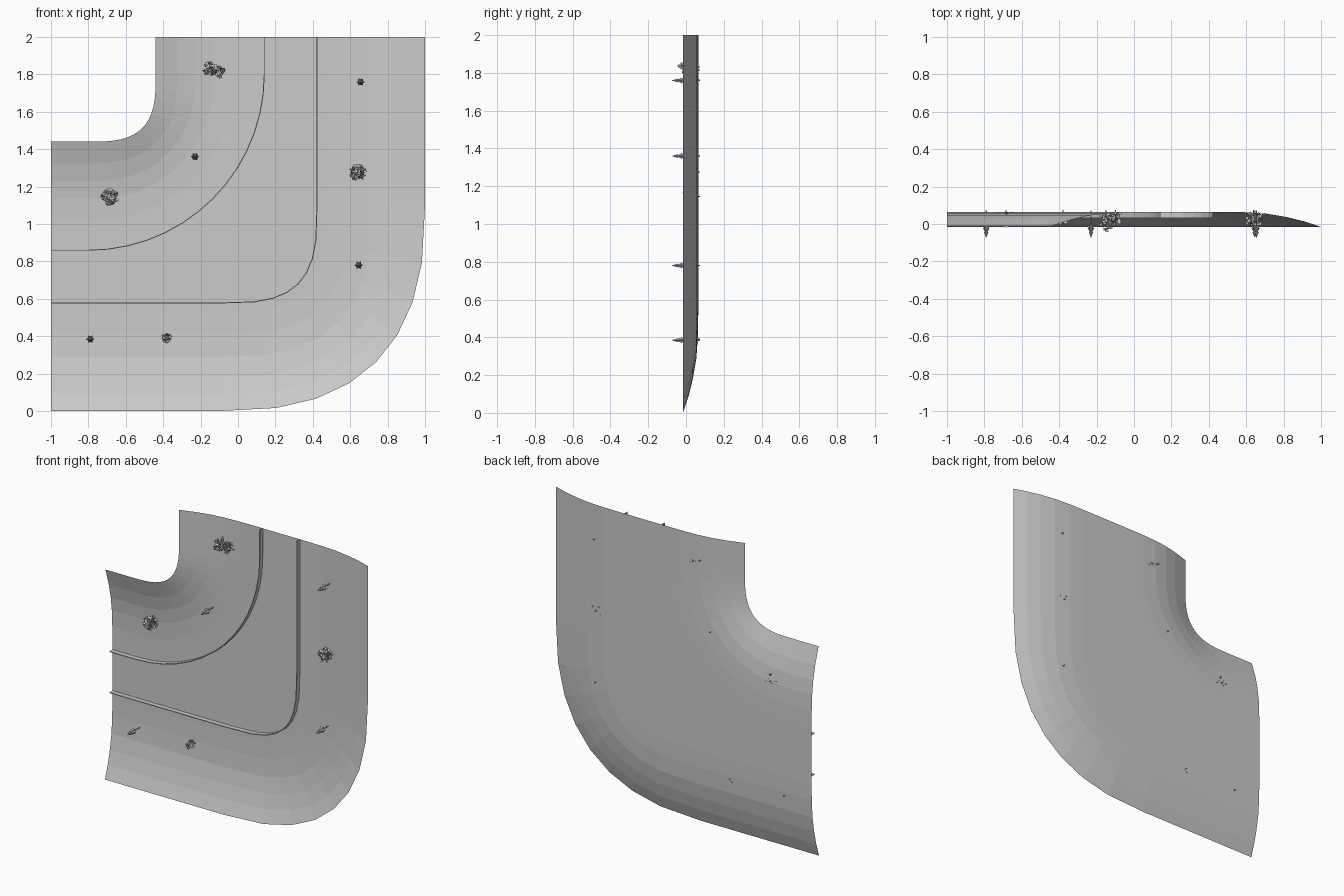
import bpy, bmesh, math, random
from mathutils import Vector, Matrix

if "Cube" in bpy.data.objects:
    bpy.data.objects.remove(bpy.data.objects["Cube"])

random.seed(4)
TOP = 0.065          # y of the road plane; the tile's front faces -y


def bend(cx, cz, r, n, y, segs):
    """L-shaped line from the left border to the top border with a superellipse corner."""
    pts = [Vector((-1, y, cz - r))]
    for i in range(segs + 1):
        a = math.pi / 2 * i / segs
        s, c = max(math.sin(a), 0), max(math.cos(a), 0)
        pts.append(Vector((cx + r * s ** (2 / n), y, cz - r * c ** (2 / n))))
    pts.append(Vector((cx + r, y, 2)))
    return pts


def to_object(name, bm):
    me = bpy.data.meshes.new(name)
    bm.to_mesh(me)
    bm.free()
    ob = bpy.data.objects.new(name, me)
    bpy.context.collection.objects.link(ob)
    return ob


def loft(name, rows, closed=False):
    bm = bmesh.new()
    grid = [[bm.verts.new(p) for p in row] for row in rows]
    pairs = list(zip(grid, grid[1:]))
    if closed:
        pairs.append((grid[-1], grid[0]))
    for a, b in pairs:
        for i in range(len(a) - 1):
            bm.faces.new((a[i], a[i + 1], b[i + 1], b[i]))
    if closed:
        bm.faces.new([r[0] for r in grid])
        bm.faces.new([r[-1] for r in grid])
        bmesh.ops.recalc_face_normals(bm, faces=bm.faces)
    return to_object(name, bm)


def bank_rows(edge, rim, profile):
    """Blend two lines; profile gives (blend factor, y)."""
    rows = []
    for t, y in profile:
        row = [a.lerp(b, t) for a, b in zip(edge, rim)]
        for p in row:
            p.y = y
        rows.append(row)
    return rows


def outer(r, y=TOP, n=3.2):
    return bend(-0.1, 1.1, r, n, y, 8)


def inner(r, y=TOP, n=2.0):
    return bend(-0.8, 1.8, r, n, y, 14)


# sloping grass banks on both sides of the road
loft("outer_bank", bank_rows(outer(0.575), outer(1.1, n=2.55), [
    (1, -0.016), (0.83, 0.014), (0.65, 0.037), (0.45, 0.055), (0.22, 0.063), (0, TOP)]))
loft("inner_bank", bank_rows(inner(0.89), inner(0.36, n=3.1), [
    (0, TOP), (0.2, 0.064), (0.42, 0.059), (0.6, 0.047), (0.78, 0.026), (1, -0.010)]))

# flat verges beside the rails
loft("outer_verge", [outer(0.575), outer(0.52)])
loft("inner_verge", [inner(0.94), inner(0.89)])

# flat road surface
bm = bmesh.new()
bm.faces.new([bm.verts.new(p) for p in outer(0.52) + inner(0.94)[::-1]])
bmesh.ops.triangulate(bm, faces=bm.faces)
to_object("road", bm)

# thin guard rails standing on the road edges
for name, line, r in (("outer_rail", outer, 0.52), ("inner_rail", inner, 0.938)):
    loft(name, [line(r, TOP), line(r + 0.005, TOP), line(r + 0.005, 0.033), line(r, 0.033)], True)


def bush(name, x, z, radius, y_tip, leaves):
    """Cluster of small random leaf cards on a short stem."""
    bm = bmesh.new()
    depth = TOP - y_tip
    for _ in range(leaves):
        a, d = random.uniform(0, 2 * math.pi), radius * math.sqrt(random.random()) * 0.85
        h = random.uniform(0.1, 1 - 0.3 * d / radius)
        rot = Matrix.Rotation(random.uniform(0, 6.28), 4, Vector(
            [random.uniform(-1, 1) for _ in range(3)]).normalized())
        loc = Vector((x + d * math.cos(a), TOP - h * depth, z + d * math.sin(a)))
        bmesh.ops.create_grid(bm, x_segments=1, y_segments=1, size=0.0075,
                              matrix=Matrix.Translation(loc) @ rot)
    bmesh.ops.create_cone(bm, segments=5, radius1=0.003, radius2=0.003, depth=0.03, cap_ends=True,
                          matrix=Matrix.Translation((x, TOP - 0.005, z)) @ Matrix.Rotation(math.pi / 2, 4, 'X'))
    to_object(name, bm)


def tree(name, x, z):
    """Conifer growing towards -y: trunk and jagged stacked cones."""
    bm = bmesh.new()
    turn = Matrix.Rotation(math.pi / 2, 4, 'X')      # local z to -y

    def cone(r1, r2, y0, y1, segs):
        return bmesh.ops.create_cone(
            bm, segments=segs, radius1=r1, radius2=r2, depth=y0 - y1, cap_ends=True,
            matrix=Matrix.Translation((x, (y0 + y1) / 2, z)) @ turn)["verts"]

    cone(0.004, 0.003, 0.073, -0.03, 5)
    for r, y0, y1 in ((0.023, -0.005, -0.035), (0.018, -0.022, -0.052), (0.012, -0.042, -0.073)):
        for i, v in enumerate(cone(r, 0.001, y0, y1, 12)):
            if abs(v.co.y - y0) < 1e-4 and i % 4 == 0:
                v.co.x = x + (v.co.x - x) * 0.65
                v.co.z = z + (v.co.z - z) * 0.65
    to_object(name, bm)


# planting on the banks
for i, (x, z) in enumerate(((0.655, 1.76), (-0.23, 1.36), (0.645, 0.78), (-0.79, 0.385))):
    tree(f"tree_{i + 1}", x, z)
bush("bush_1", -0.15, 1.83, 0.04, -0.045, 70)
bush("bush_2", -0.10, 1.815, 0.035, -0.02, 50)
bush("bush_3", -0.685, 1.145, 0.05, -0.02, 110)
bush("bush_4", 0.64, 1.275, 0.05, -0.02, 110)
bush("bush_5", -0.38, 0.39, 0.026, -0.015, 40)
